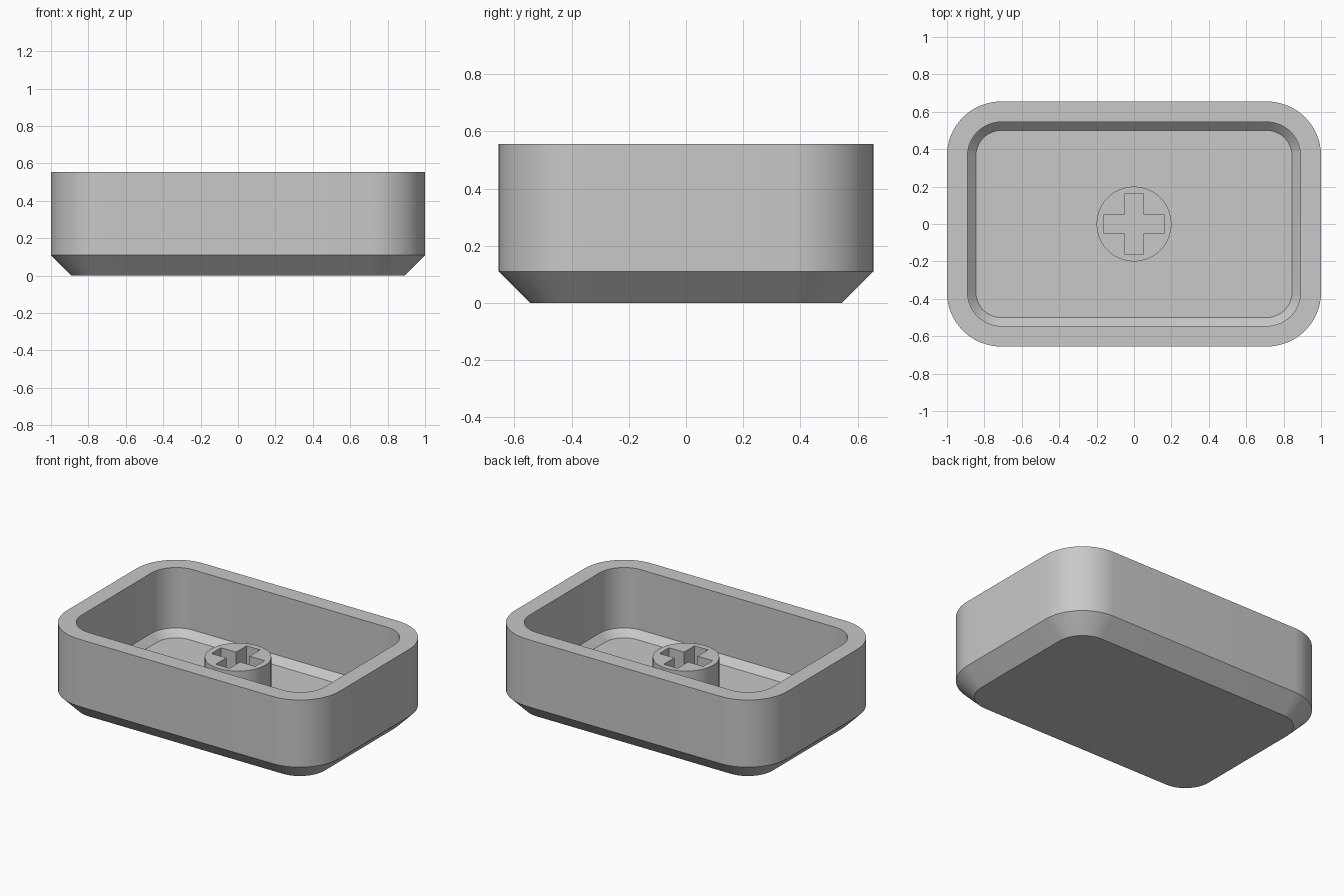
import bpy
import bmesh
from math import cos, sin, pi, radians

default = bpy.data.objects.get("Cube")
if default:
    bpy.data.objects.remove(default, do_unlink=True)

grey = bpy.data.materials.new("plain grey")
grey.use_nodes = True
grey.diffuse_color = (0.58, 0.58, 0.58, 1)
grey.node_tree.nodes["Principled BSDF"].inputs["Base Color"].default_value = grey.diffuse_color

HALF_X, HALF_Y, CORNER = 1.0, 0.655, 0.29
HEIGHT, WALL, FILLET = 0.555, 0.11, 0.045
STEM_TOP, STEM_RADIUS = 0.375, 0.2
ARM, SLOT = 0.16, 0.05


def rounded_rectangle(inset, steps=16):
    """Outline of the body, moved inwards by the inset."""
    r = CORNER - inset
    points = []
    for quarter, (sx, sy) in enumerate([(1, 1), (-1, 1), (-1, -1), (1, -1)]):
        for i in range(steps + 1):
            a = (quarter + i / steps) * pi / 2
            points.append((sx * (HALF_X - CORNER) + r * cos(a),
                           sy * (HALF_Y - CORNER) + r * sin(a)))
    return points


def circle(r, steps=64):
    return [(r * cos(2 * pi * i / steps), r * sin(2 * pi * i / steps)) for i in range(steps)]


def cross(arm, w):
    """One arm of the cross, turned four times."""
    points = []
    x, y = (arm, arm, w), (-w, w, w)
    for c, s in [(1, 0), (0, 1), (-1, 0), (0, -1)]:
        points += [(px * c - py * s, px * s + py * c) for px, py in zip(x, y)]
    return points


def loft(name, sections):
    """Closed solid through (outline, height) sections."""
    bm = bmesh.new()
    loops = [[bm.verts.new((x, y, z)) for x, y in outline] for outline, z in sections]
    for low, high in zip(loops, loops[1:]):
        for i in range(len(low)):
            j = (i + 1) % len(low)
            bm.faces.new((low[i], low[j], high[j], high[i]))
    bm.faces.new(loops[0][::-1])
    bm.faces.new(loops[-1])
    bmesh.ops.recalc_face_normals(bm, faces=bm.faces)
    mesh = bpy.data.meshes.new(name)
    bm.to_mesh(mesh)
    bm.free()
    mesh.materials.append(grey)
    obj = bpy.data.objects.new(name, mesh)
    bpy.context.collection.objects.link(obj)
    return obj


def activate(obj):
    bpy.ops.object.select_all(action='DESELECT')
    obj.select_set(True)
    bpy.context.view_layer.objects.active = obj


# Hollow body: outside chamfer and wall, rim, inside wall, sloped edge, floor
body = loft("body_shell", [(rounded_rectangle(inset), z) for inset, z in [
    (WALL, 0), (0, WALL), (0, HEIGHT),
    (WALL, HEIGHT), (WALL, WALL + FILLET), (WALL + FILLET, WALL)]])

# Round stem with a cross-shaped socket
stem = loft("stem", [(circle(STEM_RADIUS), WALL), (circle(STEM_RADIUS), STEM_TOP)])
cutter = loft("socket_cutter", [(cross(ARM, SLOT), 0), (cross(ARM, SLOT), HEIGHT)])
cutter.hide_render = True
activate(stem)
cut = stem.modifiers.new("socket", 'BOOLEAN')
cut.operation = 'DIFFERENCE'
cut.solver = 'EXACT'
cut.object = cutter
bpy.ops.object.modifier_apply(modifier=cut.name)
bpy.data.objects.remove(cutter, do_unlink=True)

# Smooth the curved walls, keep the edges sharp
for part in (body, stem):
    activate(part)
    bpy.ops.object.shade_smooth_by_angle(angle=radians(30))
